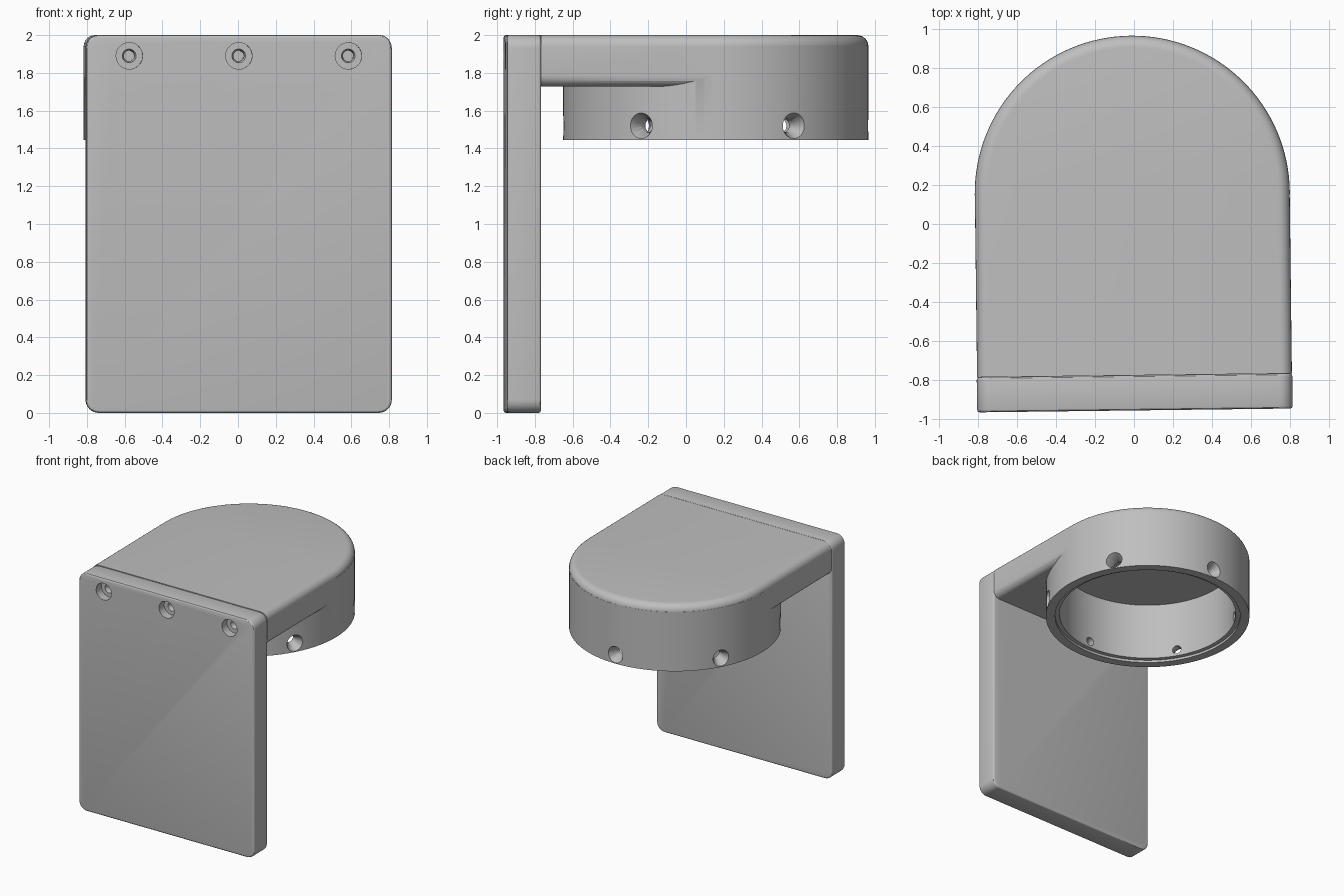
import bpy, bmesh
from math import pi, sin, cos, radians
from mathutils import Matrix, Vector

cube = bpy.data.objects.get("Cube")
if cube:
    bpy.data.objects.remove(cube, do_unlink=True)

# Main sizes
R, CY = 0.808, 0.158              # ring radius and its centre on y
BACK, FRONT = -0.777, -0.957      # plate faces
ARM_Z, RING_Z, TOP = 1.728, 1.445, 2.0

grey = bpy.data.materials.new("plain_grey")
grey.use_nodes = True
colour = (0.52, 0.52, 0.52, 1)
grey.diffuse_color = colour
grey.node_tree.nodes["Principled BSDF"].inputs["Base Color"].default_value = colour


def make_object(name, bm):
    bmesh.ops.recalc_face_normals(bm, faces=bm.faces)
    mesh = bpy.data.meshes.new(name)
    bm.to_mesh(mesh)
    bm.free()
    mesh.materials.append(grey)
    obj = bpy.data.objects.new(name, mesh)
    bpy.context.collection.objects.link(obj)
    return obj


def extrude_outline(points, direction):
    bm = bmesh.new()
    face = bm.faces.new([bm.verts.new(p) for p in points])
    new = bmesh.ops.extrude_face_region(bm, geom=[face])["geom"]
    moved = [g for g in new if isinstance(g, bmesh.types.BMVert)]
    bmesh.ops.translate(bm, verts=moved, vec=direction)
    return bm


def round_edges(bm, edges, radius, segments):
    bmesh.ops.bevel(bm, geom=edges, offset=radius, offset_type='OFFSET', segments=segments,
                    profile=0.5, affect='EDGES', clamp_overlap=False)


def cone_between(name, start, end, r1, r2, sides=32):
    start, end = Vector(start), Vector(end)
    axis = end - start
    turn = axis.to_track_quat('Z', 'Y').to_matrix().to_4x4()
    bm = bmesh.new()
    bmesh.ops.create_cone(bm, cap_ends=True, segments=sides, radius1=r1, radius2=r2,
                          depth=axis.length,
                          matrix=Matrix.Translation((start + end) / 2) @ turn)
    return make_object(name, bm)


def combine(target, tool, operation='DIFFERENCE'):
    mod = target.modifiers.new("boolean", 'BOOLEAN')
    mod.operation, mod.solver, mod.object = operation, 'EXACT', tool
    bpy.context.view_layer.objects.active = target
    bpy.ops.object.modifier_apply(modifier=mod.name)
    bpy.data.objects.remove(tool, do_unlink=True)


# Wall plate: rounded rectangle with softened front and back rims
half, corner, steps = 0.81, 0.07, 8
outline = []
for k, (sx, sz) in enumerate([(1, 1), (-1, 1), (-1, -1), (1, -1)]):
    cx = sx * (half - corner)
    cz = TOP / 2 + sz * (TOP / 2 - corner)
    for i in range(steps + 1):
        a = (k + i / steps) * pi / 2
        outline.append((cx + corner * cos(a), FRONT, cz + corner * sin(a)))
bm = extrude_outline(outline, (0, BACK - FRONT, 0))
rims = [e for e in bm.edges if abs(e.verts[0].co.y - e.verts[1].co.y) < 1e-5]
round_edges(bm, rims, 0.014, 3)
plate = make_object("wall_plate", bm)

# Arm: flat slab ending in a half circle, rounded above and below
outline = [(R, BACK, ARM_Z)]
outline += [(R * cos(i * pi / 64), CY + R * sin(i * pi / 64), ARM_Z) for i in range(65)]
outline.append((-R, BACK, ARM_Z))
bm = extrude_outline(outline, (0, 0, TOP - ARM_Z))
rims = [e for e in bm.edges
        if abs(e.verts[0].co.z - e.verts[1].co.z) < 1e-5
        and max(v.co.y for v in e.verts) > BACK + 0.01]
round_edges(bm, rims, 0.06, 6)
housing = make_object("arm_and_ring", bm)

# Ring: hangs below the arm, hollow, with a stepped lip
combine(housing, cone_between("ring", (0, CY, RING_Z), (0, CY, 1.945),
                              R + 0.0006, R + 0.0006, 128), 'UNION')
for radius, top in ((0.70, 1.95), (0.735, RING_Z + 0.02)):
    combine(housing, cone_between("pocket", (0, CY, RING_Z - 0.1), (0, CY, top),
                                  radius, radius, 128))

# Six countersunk holes around the ring
for k in range(6):
    a = radians(30 + 60 * k)

    def at(r):
        return (r * cos(a), CY + r * sin(a), 1.52)
    combine(housing, cone_between("ring_hole", at(0.6), at(0.9), 0.036, 0.036))
    combine(housing, cone_between("ring_countersink", at(0.73), at(0.83), 0.03, 0.078))

# Three counterbored screw holes in the plate
for x in (-0.58, 0, 0.58):
    def deep(y):
        return (x, y, 1.89)
    combine(plate, cone_between("bore", deep(FRONT - 0.1), deep(FRONT + 0.07), 0.07, 0.07))
    combine(plate, cone_between("seat", deep(FRONT + 0.05), deep(FRONT + 0.1), 0.042, 0.028))
    combine(plate, cone_between("screw_hole", deep(FRONT), deep(BACK + 0.1), 0.028, 0.028))
    combine(housing, cone_between("screw_hole", deep(BACK - 0.1), deep(BACK + 0.09), 0.028, 0.028))

# Smooth shading and the slight turn of the whole bracket
for obj in (plate, housing):
    bpy.ops.object.select_all(action='DESELECT')
    obj.select_set(True)
    bpy.context.view_layer.objects.active = obj
    bpy.ops.object.shade_smooth_by_angle(angle=radians(30))
    obj.rotation_euler.z = radians(0.7)
    obj.location.x = -0.007
